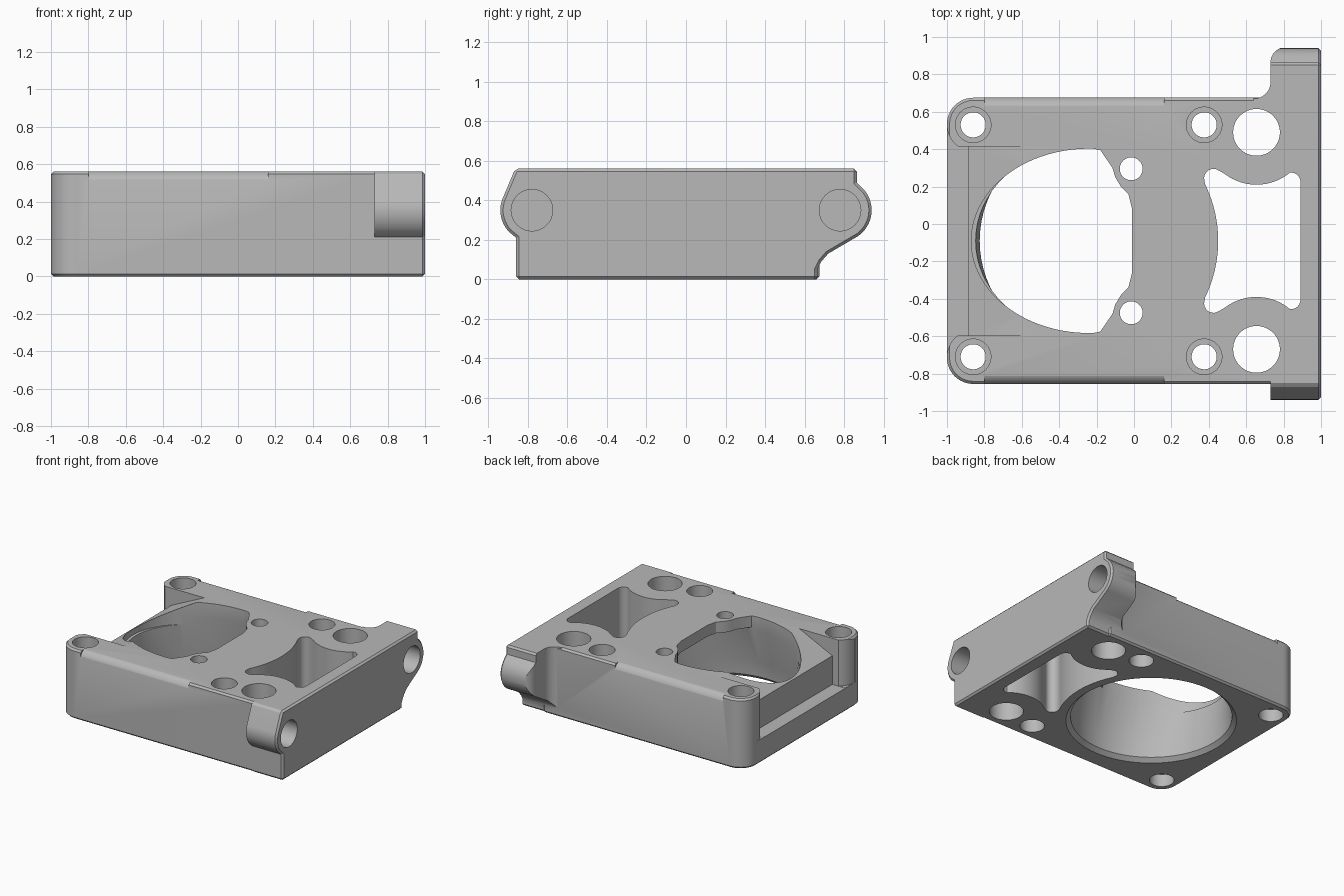
import bpy, bmesh
from math import sin, cos, radians

if "Cube" in bpy.data.objects:
    bpy.data.objects.remove(bpy.data.objects["Cube"])

MID = -0.09          # symmetry line of the plate in y
TOP = 0.56

grey = bpy.data.materials.new("machined_grey")
grey.use_nodes = True
grey.diffuse_color = (0.48, 0.48, 0.48, 1)
grey.node_tree.nodes["Principled BSDF"].inputs["Base Color"].default_value = (0.48, 0.48, 0.48, 1)


def arc(cx, cy, r, a, b, n=12, ry=None):
    ry = r if ry is None else ry
    angles = [radians(a + (b - a) * i / n) for i in range(n + 1)]
    return [(cx + r * cos(t), cy + ry * sin(t)) for t in angles]


def mirrored(points):
    """Points above the symmetry line, plus their reflection."""
    return points + [(x, 2 * MID - y) for x, y in reversed(points)]


def loft(name, rings):
    """Closed solid skinned through equal-length rings."""
    bm = bmesh.new()
    rows = [[bm.verts.new(p) for p in ring] for ring in rings]
    n = len(rows[0])
    bm.faces.new(rows[0])
    bm.faces.new(rows[-1])
    for low, high in zip(rows, rows[1:]):
        for i in range(n):
            j = (i + 1) % n
            bm.faces.new((low[i], low[j], high[j], high[i]))
    bmesh.ops.recalc_face_normals(bm, faces=bm.faces)
    if bm.calc_volume(signed=True) < 0:
        bmesh.ops.reverse_faces(bm, faces=bm.faces)
    mesh = bpy.data.meshes.new(name)
    bm.to_mesh(mesh)
    bm.free()
    mesh.materials.append(grey)
    ob = bpy.data.objects.new(name, mesh)
    bpy.context.collection.objects.link(ob)
    return ob


def prism(name, outline, lo, hi, axis="z"):
    place = {"z": lambda a, b, h: (a, b, h),
             "x": lambda a, b, h: (h, a, b),
             "y": lambda a, b, h: (a, h, b)}[axis]
    return loft(name, [[place(a, b, h) for a, b in outline] for h in (lo, hi)])


def apply(ob, mod):
    bpy.context.view_layer.objects.active = ob
    bpy.ops.object.modifier_apply(modifier=mod.name)


def chamfer(ob, width):
    mod = ob.modifiers.new("chamfer", "BEVEL")
    mod.width = width
    mod.limit_method = "ANGLE"
    mod.angle_limit = radians(60)
    apply(ob, mod)


def volume(mesh):
    bm = bmesh.new()
    bm.from_mesh(mesh)
    result = bm.calc_volume(signed=True)
    bm.free()
    return result


def combine(ob, tool, operation="DIFFERENCE"):
    """Boolean that rejects a collapsed result and tries the other solver."""
    backup = ob.data.copy()
    for solver in ("EXACT", "MANIFOLD"):
        mod = ob.modifiers.new("combine", "BOOLEAN")
        mod.operation = operation
        mod.solver = solver
        mod.object = tool
        apply(ob, mod)
        if volume(ob.data) > 0.4 * volume(backup):
            break
        ob.data = backup.copy()
    bpy.data.objects.remove(tool)


def drill(ob, x, y, r, lo, hi, axis="z"):
    combine(ob, prism("drill", arc(x, y, r, 0, 352.5, 47), lo, hi, axis))


# Main plate with two rounded corners
side = MID + 0.765
plate = prism("mounting_block", mirrored([(0.8, side)] + arc(-0.86, side - 0.14, 0.14, 90, 180)), 0, TOP)
chamfer(plate, 0.014)

# End slab with its two ears: side profile trimmed by a plan outline
profile = ([(-0.86, 0), (-0.86, 0.21)] + arc(-0.78, 0.35, 0.16, 222, 160)
           + [(-0.865, TOP), (0.865, TOP), (0.865, 0.49)]
           + arc(0.78, 0.35, 0.16, 40, -55)
           + [(0.72, 0.13), (0.685, 0.09), (0.665, 0.05), (0.665, 0)])
ears = prism("ears", profile, 0.5, 1, "x")
chamfer(ears, 0.014)
plan = ([(0.73, -1.1), (1.1, -1.1), (1.1, 0.945)] + arc(0.81, 0.865, 0.08, 90, 180)
        + arc(0.64, 0.76, 0.09, 0, -90) + [(0.64, 0.2), (0.73, 0.2)])
combine(ears, prism("ear_plan", plan, -0.1, 0.7), "INTERSECT")
combine(plate, ears, "UNION")

# Rounded shoulders along both long top edges
for s in (-1, 1):
    shoulder = arc(0.695, TOP - 0.07, 0.075, 0, 90) + [(0.69, 0.7), (0.9, 0.7), (0.9, TOP - 0.07)]
    combine(plate, prism("shoulder", [(MID + s * y, z) for y, z in shoulder], -0.8, 0.16, "x"))

# Stepped recess between the two corner posts
step = [(-1.1, 0.7), (-1.1, 0.19), (-0.885, 0.19), (-0.885, 0.42), (-0.59, TOP), (-0.3, 0.7)]
combine(plate, prism("recess", step, MID - 0.505, MID + 0.505, "y"))
for s in (-1, 1):
    corner = arc(-0.86, 0.62, 0.14, 178, 235) + [(-0.945, 0.45), (-1.1, 0.45), (-1.1, 0.62)]
    combine(plate, prism("post_round", [(x, MID + s * y) for x, y in corner], 0.192, 0.7))

# Tapered bore below, shaped opening above
rings = []
for z, rx, ry in ((-0.02, 0.645, 0.645), (0.03, 0.59, 0.59), (0.15, 0.585, 0.58), (0.47, 0.615, 0.487)):
    rings.append([(x, y, z) for x, y in arc(-0.24, MID, rx, 0, 355, 71, ry)])
combine(plate, loft("bore", rings))
half = ([(-0.01, MID + 0.17), (-0.03, MID + 0.25), (-0.07, MID + 0.29), (-0.1, MID + 0.34),
         (-0.115, MID + 0.39), (-0.18, MID + 0.485)]
        + arc(-0.24, MID, 0.63, 88, 178, 24, 0.493))
combine(plate, prism("opening", mirrored(half), 0.38, 0.7))

# Waisted pocket beside the bore
half = (arc(-0.24, MID, 0.69, 1, 26, 10) + arc(0.425, 0.245, 0.05, 190, 70, 8)
        + arc(0.655, 0.49, 0.28, 232, 306, 14) + arc(0.84, 0.225, 0.05, 100, 0, 8))
combine(plate, prism("pocket", mirrored(half), -0.1, 0.7))

# Vertical holes, mirrored pairs
for s in (-1, 1):
    for x in (-0.86, 0.375):
        y = MID + s * 0.62
        drill(plate, x, y, 0.067, -0.1, 0.7)
        drill(plate, x, y, 0.095, TOP - 0.1, 0.7)
        drill(plate, x, y, 0.09, -0.1, 0.1)
    drill(plate, 0.655, MID + s * 0.58, 0.125, -0.1, 0.7)
    drill(plate, -0.015, MID + s * 0.385, 0.061, 0.3, 0.7)

# Blind cross holes in the ears
for y in (-0.78, 0.78):
    drill(plate, y, 0.35, 0.105, 0.8, 1.1, "x")

bpy.ops.object.select_all(action="DESELECT")
plate.select_set(True)
bpy.context.view_layer.objects.active = plate
bpy.ops.object.shade_smooth_by_angle(angle=radians(30))
